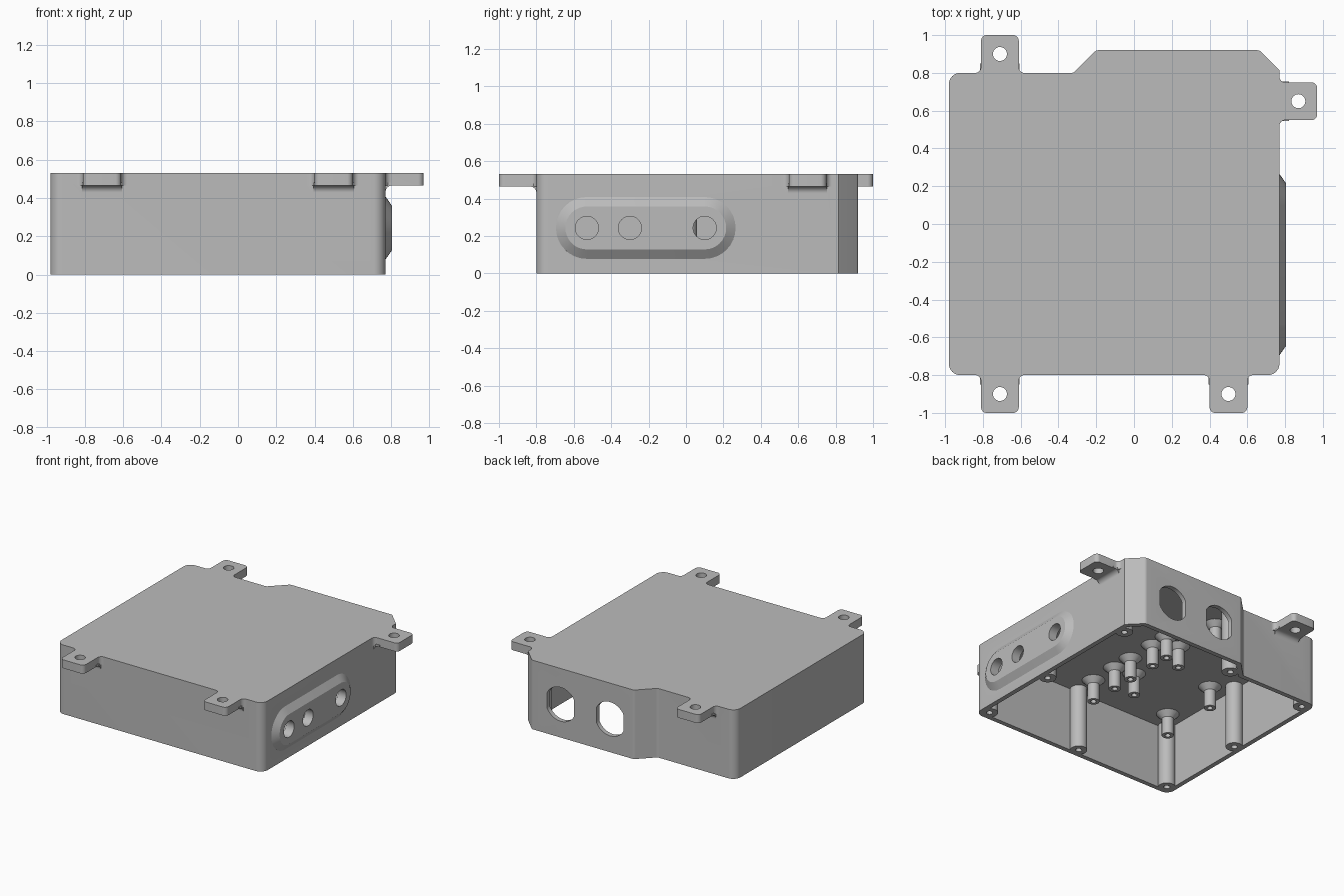
import bpy, bmesh, math
from mathutils import Vector, Matrix

if bpy.data.objects.get("Cube"):
    bpy.data.objects.remove(bpy.data.objects["Cube"])

grey = bpy.data.materials.new("plain_grey")
grey.use_nodes = True
GREY = (0.5, 0.5, 0.5, 1)
grey.diffuse_color = GREY
grey.node_tree.nodes["Principled BSDF"].inputs["Base Color"].default_value = GREY

X, Y, Z = Vector((1, 0, 0)), Vector((0, 1, 0)), Vector((0, 0, 1))


def rounded(corners, steps=6):
    """Polygon from (x, y, radius) corners with true arcs."""
    out, n = [], len(corners)
    for i, (x, y, r) in enumerate(corners):
        p = Vector((x, y))
        if not r:
            out.append(p)
            continue
        da = (Vector(corners[i - 1][:2]) - p).normalized()
        db = (Vector(corners[(i + 1) % n][:2]) - p).normalized()
        half = da.angle(db) / 2
        t = r / math.tan(half)
        c = p + (da + db).normalized() * (r / math.sin(half))
        a, b = p + da * t - c, p + db * t - c
        out += [c + a.lerp(b, k / steps).normalized() * r for k in range(steps + 1)]
    return out


def circle(r, cx=0, cy=0, n=32):
    return [Vector((cx + r * math.cos(2 * math.pi * k / n),
                    cy + r * math.sin(2 * math.pi * k / n))) for k in range(n)]


def stadium(r, a, b, cy, n=16):
    arc = [math.pi * (k / n - 0.5) for k in range(n + 1)]
    return ([Vector((b + r * math.cos(t), cy + r * math.sin(t))) for t in arc]
            + [Vector((a - r * math.cos(t), cy - r * math.sin(t))) for t in arc])


def prism(name, pts, w0, w1, top=None, frame=(X, Y, Z), origin=(0, 0, 0)):
    """Extrude a profile along the frame's third axis, lofting to top if given."""
    u, v, w = frame
    o = Vector(origin)
    bm = bmesh.new()
    low = [bm.verts.new(o + u * p.x + v * p.y + w * w0) for p in pts]
    high = [bm.verts.new(o + u * p.x + v * p.y + w * w1) for p in (top or pts)]
    bm.faces.new(low)
    bm.faces.new(high)
    for i in range(len(low)):
        bm.faces.new((low[i - 1], low[i], high[i], high[i - 1]))
    bmesh.ops.recalc_face_normals(bm, faces=bm.faces)
    mesh = bpy.data.meshes.new(name)
    bm.to_mesh(mesh)
    bm.free()
    mesh.materials.append(grey)
    ob = bpy.data.objects.new(name, mesh)
    bpy.context.collection.objects.link(ob)
    return ob


def combine(target, tool, operation):
    """Apply a boolean and discard the tool."""
    mod = target.modifiers.new("combine", "BOOLEAN")
    mod.operation, mod.object, mod.solver = operation, tool, "EXACT"
    bpy.context.view_layer.objects.active = target
    bpy.ops.object.modifier_apply(modifier=mod.name)
    bpy.data.objects.remove(tool)


# Outer housing with a chamfered bulge at the back
body = prism("housing", rounded([
    (-.98, -.80, .06), (.77, -.80, .06), (.77, .815, 0), (.665, .92, .03),
    (-.20, .92, .03), (-.32, .80, .03), (-.98, .80, .06)]), 0, .53)

# Mounting tabs with filleted roots and a cove underneath
tab_outline = rounded([
    (-.14, -.02, 0), (-.14, 0, 0), (-.1, 0, .03), (-.1, .2, .03),
    (.1, .2, .03), (.1, 0, .03), (.14, 0, 0), (.14, -.02, 0)])
cove_outline = rounded([
    (-.02, .42, 0), (0, .42, 0), (0, .465, .035), (.05, .465, 0),
    (.05, .48, 0), (-.02, .48, 0)])
tabs = [((-.71, .80, 0), Y), ((-.71, -.80, 0), -Y), ((.50, -.80, 0), -Y), ((.77, .65, 0), X)]
for origin, out in tabs:
    side = out.cross(Z)
    combine(body, prism("cove", cove_outline, -.105, .105,
                        frame=(out, Z, side), origin=origin), "UNION")
    combine(body, prism("tab", tab_outline, .465, .53,
                        frame=(side, out, Z), origin=origin), "UNION")
    combine(body, prism("tab_hole", circle(.037, 0, .1), .4, .6,
                        frame=(side, out, Z), origin=origin), "DIFFERENCE")

# Raised connector plate on the side
combine(body, prism("side_plate", stadium(.194, -.53, .10, .243), .75, .805,
                    top=stadium(.115, -.53, .10, .243), frame=(Y, Z, X)), "UNION")

# Cavity, open below, leaving the screw pillars and standoffs standing
cavity = prism("cavity", rounded([
    (-.945, -.765, .03), (.735, -.765, .03), (.735, .80, 0), (.65, .885, .02),
    (-.185, .885, .02), (-.305, .765, .02), (-.945, .765, .03)]), -.1, .49)
pillars = [(-.91, -.73), (-.11, -.73), (.70, -.73), (.70, -.10),
           (.70, .73), (-.22, .78), (-.91, .73), (-.91, 0)]
standoffs = [(-.81, -.60), (-.79, -.12), (-.11, -.57), (-.11, -.34), (-.27, -.32),
             (-.11, -.17), (-.11, .07), (-.11, .22), (-.26, .17), (-.26, .57)]
for x, y in pillars:
    combine(cavity, prism("pillar", circle(.06, x, y), -.2, .6), "DIFFERENCE")
for x, y in standoffs:
    combine(cavity, prism("standoff", circle(.042, x, y, 24), .32, .6), "DIFFERENCE")
    combine(cavity, prism("flare", circle(.042, x, y, 24), .45, .50,
                          top=circle(.09, x, y, 24)), "DIFFERENCE")
combine(body, cavity, "DIFFERENCE")

# Screw holes in pillars and standoffs
for x, y in pillars:
    combine(body, prism("screw_hole", circle(.022, x, y, 16), -.1, .25), "DIFFERENCE")
for x, y in standoffs:
    combine(body, prism("screw_hole", circle(.02, x, y, 16), .30, .45), "DIFFERENCE")

# Round cable holes through the side plate
for y in (-.53, -.30, .10):
    combine(body, prism("side_hole", circle(.062, y, .243), .65, .9,
                        frame=(Y, Z, X)), "DIFFERENCE")

# Flat-sided cable holes through the back
for x in (.0, .42):
    slot = [Vector((x + max(-.115, min(.115, p.x)), p.y + .255)) for p in circle(.13, n=40)]
    combine(body, prism("back_hole", slot, .8, 1, frame=(X, Z, Y)), "DIFFERENCE")

bpy.ops.object.select_all(action="DESELECT")
body.select_set(True)
bpy.context.view_layer.objects.active = body
bpy.ops.object.shade_smooth_by_angle(angle=math.radians(30))
